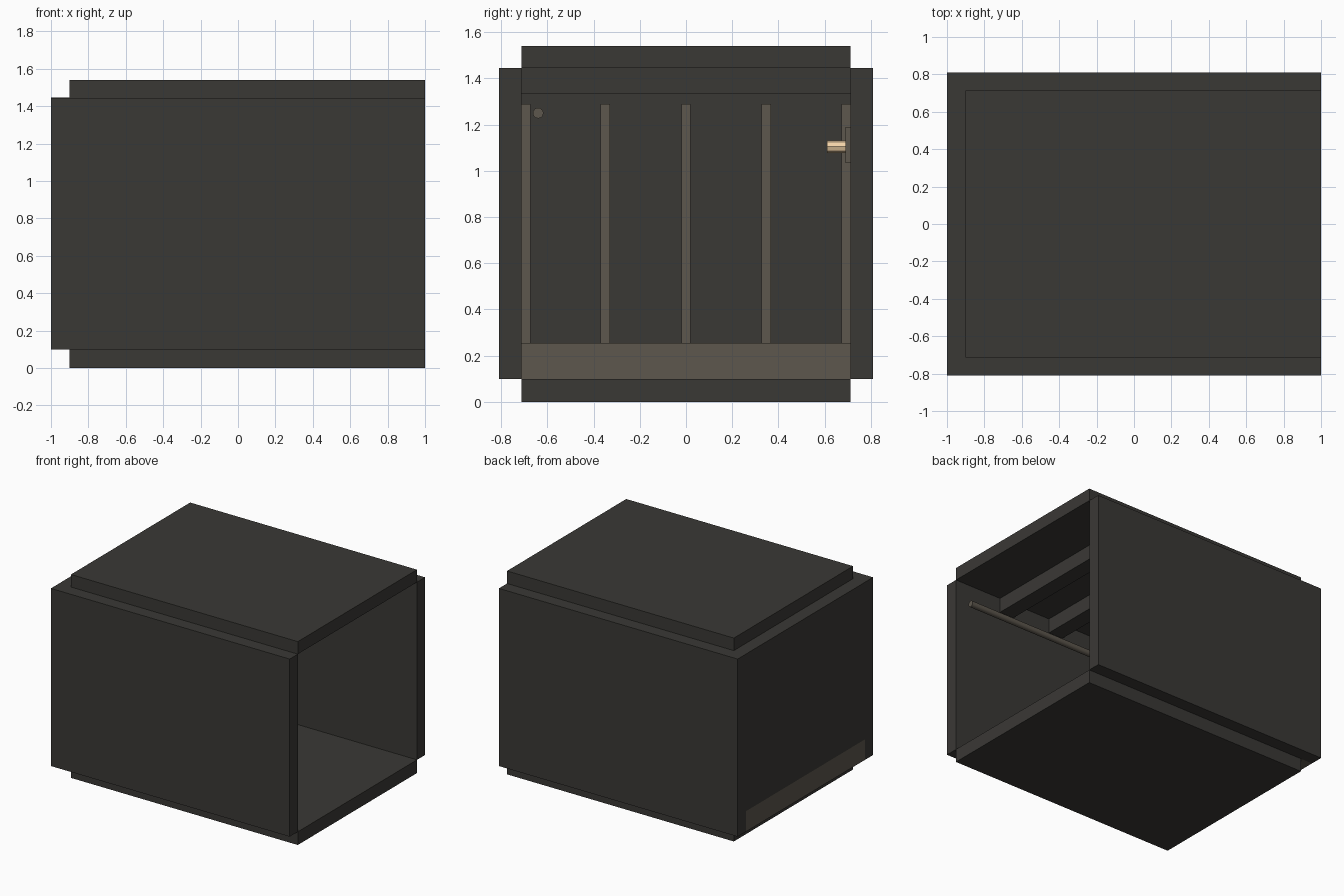
import bpy, bmesh
from math import pi
from mathutils import Matrix

if "Cube" in bpy.data.objects:
    bpy.data.objects.remove(bpy.data.objects["Cube"])


def material(name, rgb):
    m = bpy.data.materials.new(name)
    m.diffuse_color = (*rgb, 1)
    m.use_nodes = True
    m.node_tree.nodes["Principled BSDF"].inputs["Base Color"].default_value = m.diffuse_color
    return m


DARK = material("dark_panel", (0.042, 0.04, 0.036))
BROWN = material("brown_trim", (0.11, 0.095, 0.075))
GLOW = material("warm_lamp", (0.9, 0.66, 0.4))


def add_object(name, bm, mat):
    me = bpy.data.meshes.new(name)
    bm.to_mesh(me)
    bm.free()
    me.materials.append(mat)
    ob = bpy.data.objects.new(name, me)
    bpy.context.collection.objects.link(ob)
    return ob


def box(name, x, y, z, mat=DARK):
    bm = bmesh.new()
    size = [b - a for a, b in (x, y, z)]
    mid = [(a + b) / 2 for a, b in (x, y, z)]
    bmesh.ops.create_cube(bm, size=1, matrix=Matrix.Translation(mid) @ Matrix.Diagonal((*size, 1)))
    return add_object(name, bm, mat)


def rod(name, center, axis, length, radius, sides, mat):
    bm = bmesh.new()
    rot = Matrix.Rotation(pi / 2, 4, 'Y' if axis == 'X' else 'X')
    bmesh.ops.create_cone(bm, cap_ends=True, segments=sides, radius1=radius, radius2=radius,
                          depth=length, matrix=Matrix.Translation(center) @ rot)
    return add_object(name, bm, mat)


IN, OUT = 0.713, 0.81      # inner and outer half widths
LOW, HIGH = 0.1, 1.445     # room floor and ceiling heights

# Floor and roof slabs
box("floor", (-0.9, 1), (-IN, IN), (0, LOW))
box("roof", (-0.9, 1), (-IN, IN), (HIGH, 1.54))

# Side walls, and end wall standing on its base board
box("front_wall", (-1, 1), (-OUT, -IN), (LOW, HIGH))
box("back_wall", (-1, 1), (IN, OUT), (LOW, HIGH))
box("end_wall", (-1, -0.9), (-IN, IN), (0.255, HIGH))
box("base_board", (-1, -0.87), (-IN, IN), (LOW, 0.255), BROWN)

# Thin upright battens on the end wall
for i, y in enumerate((-0.693, -0.35, 0, 0.347, 0.693)):
    box(f"batten_{i + 1}", (-0.9, -0.885), (y - 0.02, y + 0.02), (0.255, 1.29), BROWN)

# Ceiling beams across the room
for i in range(4):
    x = 0.605 - 0.44 * i
    box(f"ceiling_beam_{i + 1}", (x - 0.12, x), (-IN, IN), (1.335, HIGH))

# Pipe along the front wall
pipe = rod("pipe", (0.015, -0.64, 1.25), 'X', 1.83, 0.023, 16, BROWN)
for p in pipe.data.polygons:
    p.use_smooth = len(p.vertices) == 4

# Wall lamp on the back wall
box("lamp_plate", (-0.03, 0.07), (0.69, IN), (1.035, 1.19), BROWN)
rod("lamp_bulb", (0.02, 0.65, 1.105), 'Y', 0.08, 0.027, 8, GLOW)
